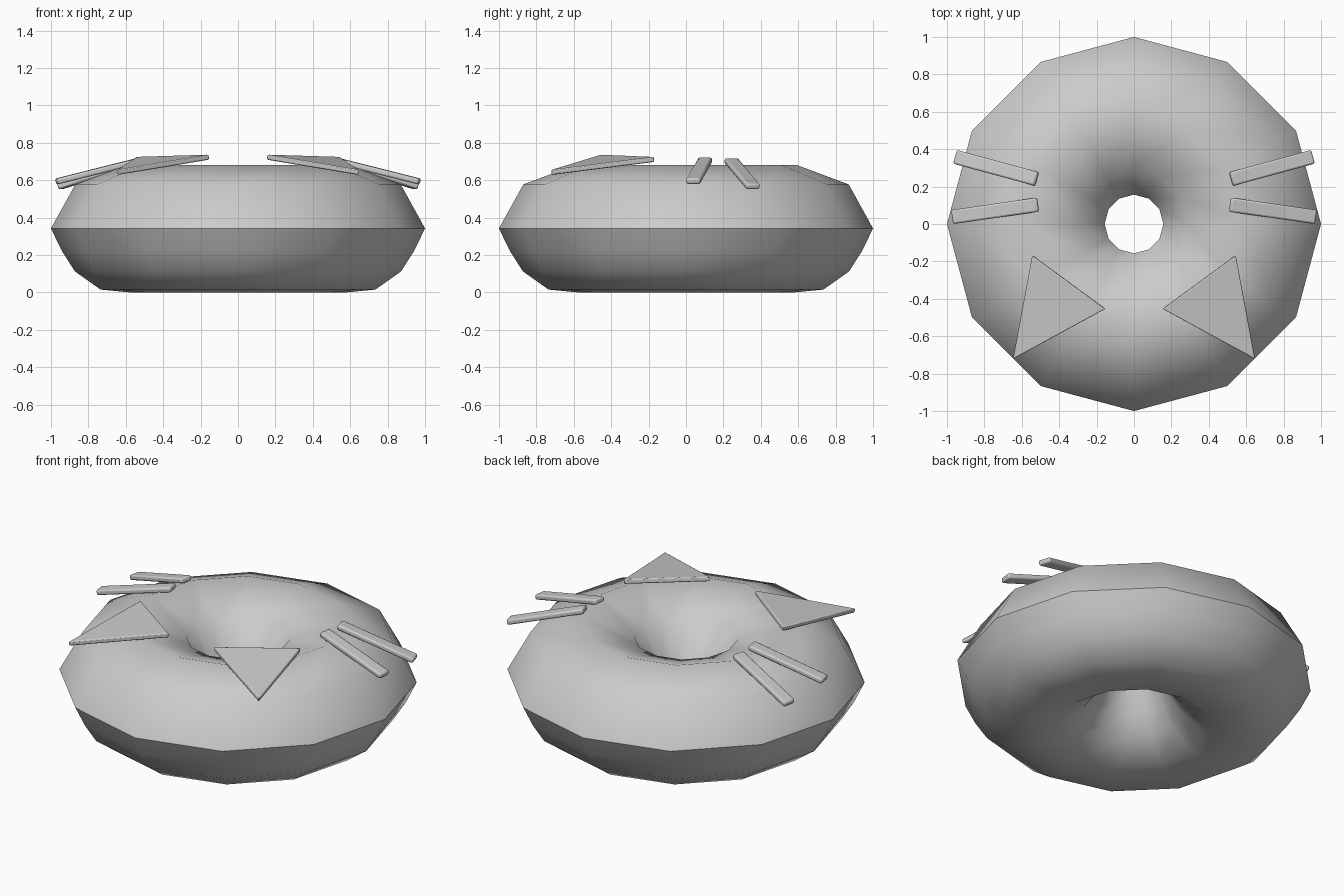
import bpy, bmesh, math
from mathutils import Vector

if "Cube" in bpy.data.objects:
    bpy.data.objects.remove(bpy.data.objects["Cube"])


def finish(name, bm, angle, bevel=0.0, mirror=False):
    bmesh.ops.recalc_face_normals(bm, faces=bm.faces)
    me = bpy.data.meshes.new(name)
    bm.to_mesh(me)
    bm.free()
    ob = bpy.data.objects.new(name, me)
    bpy.context.collection.objects.link(ob)
    if bevel:
        mod = ob.modifiers.new("bevel", 'BEVEL')
        mod.width = bevel
        mod.segments = 2
    if mirror:
        ob.modifiers.new("mirror", 'MIRROR').use_axis[0] = True
    bpy.ops.object.select_all(action='DESELECT')
    bpy.context.view_layer.objects.active = ob
    ob.select_set(True)
    bpy.ops.object.shade_smooth_by_angle(angle=math.radians(angle))
    return ob


def ring(name, profile, sides=12):
    # Closed (radius, z) profile turned around the z axis
    bm = bmesh.new()
    rows = []
    for i in range(sides):
        a = 2 * math.pi * i / sides
        rows.append([bm.verts.new((r * math.cos(a), r * math.sin(a), z)) for r, z in profile])
    n = len(profile)
    for i in range(sides):
        a, b = rows[i], rows[(i + 1) % sides]
        for j in range(n):
            k = (j + 1) % n
            bm.faces.new((a[j], b[j], b[k], a[k]))
    return finish(name, bm, 50)


def plate(name, top, thickness, bevel):
    # Thin slab hanging below a planar outline, mirrored across x
    bm = bmesh.new()
    pts = [Vector(p) for p in top]
    n = (pts[1] - pts[0]).cross(pts[2] - pts[0]).normalized()
    if n.z < 0:
        n = -n
    up = [bm.verts.new(p) for p in pts]
    lo = [bm.verts.new(p - n * thickness) for p in pts]
    bm.faces.new(up)
    bm.faces.new(lo[::-1])
    for i in range(len(pts)):
        j = (i + 1) % len(pts)
        bm.faces.new((up[i], lo[i], lo[j], up[j]))
    return finish(name, bm, 40, bevel, True)


def whisker(name, p, q, width=0.076, thickness=0.032):
    p, q = Vector(p), Vector(q)
    side = Vector((0, 0, 1)).cross(q - p).normalized() * width / 2
    return plate(name, [p - side, q - side, q + side, p + side], thickness, 0.01)


# Doughnut body: coarser top half, finer lower half
ring("doughnut", [(1.0, 0.342), (0.87, 0.577), (0.59, 0.682), (0.29, 0.577),
                  (0.157, 0.342), (0.21, 0.22), (0.285, 0.112), (0.42, 0.015),
                  (0.58, 0.0), (0.735, 0.015), (0.872, 0.112), (0.942, 0.222)])

# Ears
plate("ear", [(0.155, -0.455, 0.737), (0.545, -0.17, 0.725), (0.648, -0.723, 0.655)], 0.028, 0.006)

# Whiskers
whisker("front_whisker", (0.518, 0.103, 0.723), (0.975, 0.037, 0.608))
whisker("back_whisker", (0.525, 0.242, 0.72), (0.96, 0.36, 0.58))
